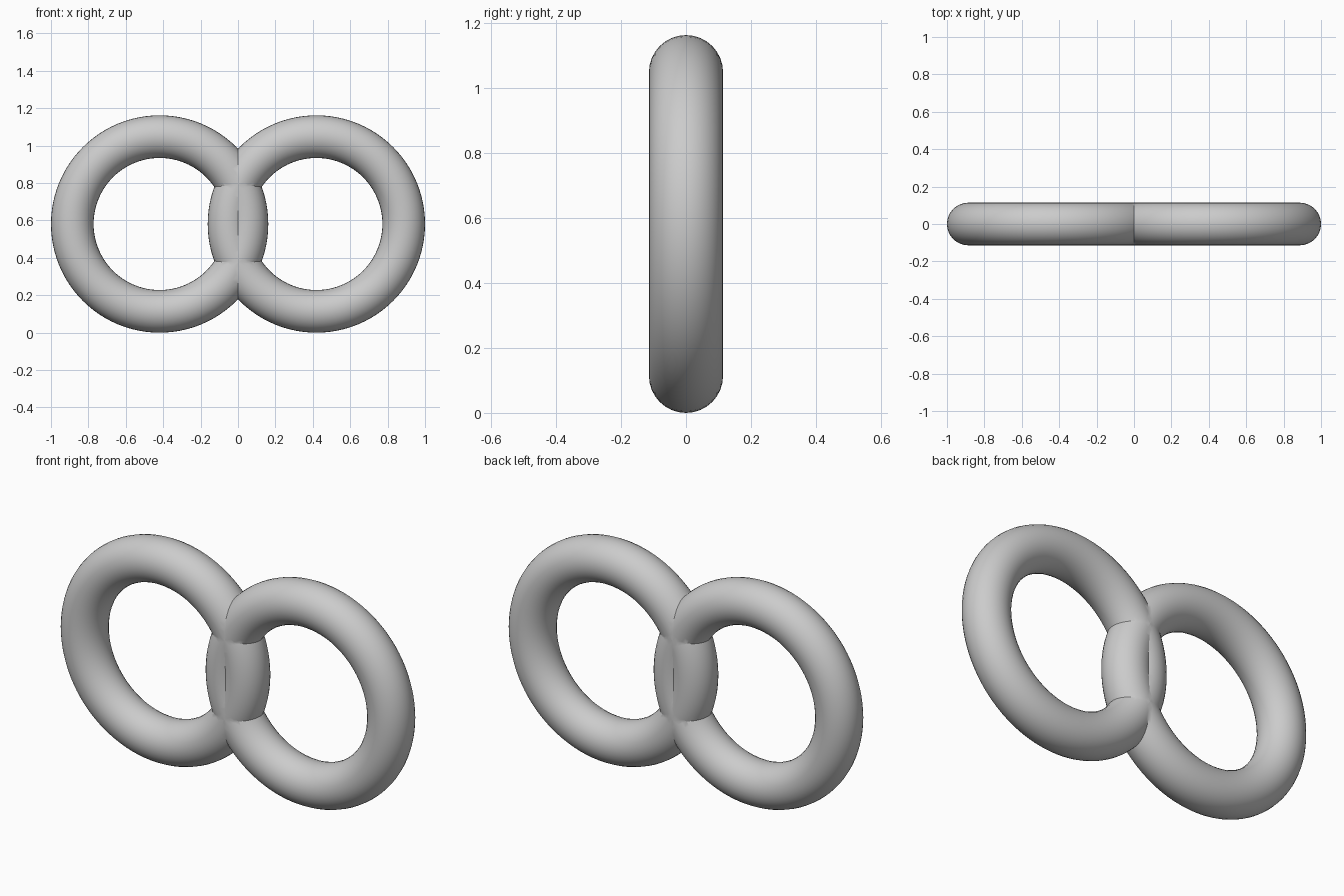
import bpy
import math

if "Cube" in bpy.data.objects:
    bpy.data.objects.remove(bpy.data.objects["Cube"])

CENTRE_X, CENTRE_Z = 0.419, 0.581
RING_RADIUS, TUBE_RADIUS = 0.467, 0.114

grey = bpy.data.materials.new("plain grey")
grey.diffuse_color = (0.6, 0.6, 0.6, 1.0)
grey.use_nodes = True
grey.node_tree.nodes["Principled BSDF"].inputs["Base Color"].default_value = grey.diffuse_color


def ring(name, x):
    """Upright round ring facing the front."""
    bpy.ops.mesh.primitive_torus_add(
        major_radius=RING_RADIUS, minor_radius=TUBE_RADIUS,
        major_segments=96, minor_segments=32,
        location=(x, 0, CENTRE_Z), rotation=(math.pi / 2, 0, 0))
    obj = bpy.context.object
    obj.name = name
    obj.data.materials.append(grey)
    return obj


# Two overlapping rings
left = ring("joined_rings", -CENTRE_X)
right = ring("right_ring_helper", CENTRE_X)

# Fuse them into one surface
union = left.modifiers.new("fuse", 'BOOLEAN')
union.operation = 'UNION'
union.solver = 'EXACT'
union.object = right
bpy.ops.object.select_all(action='DESELECT')
left.select_set(True)
bpy.context.view_layer.objects.active = left
bpy.ops.object.modifier_apply(modifier=union.name)
bpy.data.objects.remove(right, do_unlink=True)

# Soft tubes with crisp seams where the rings cross
bpy.ops.object.shade_smooth_by_angle(angle=math.radians(30))
